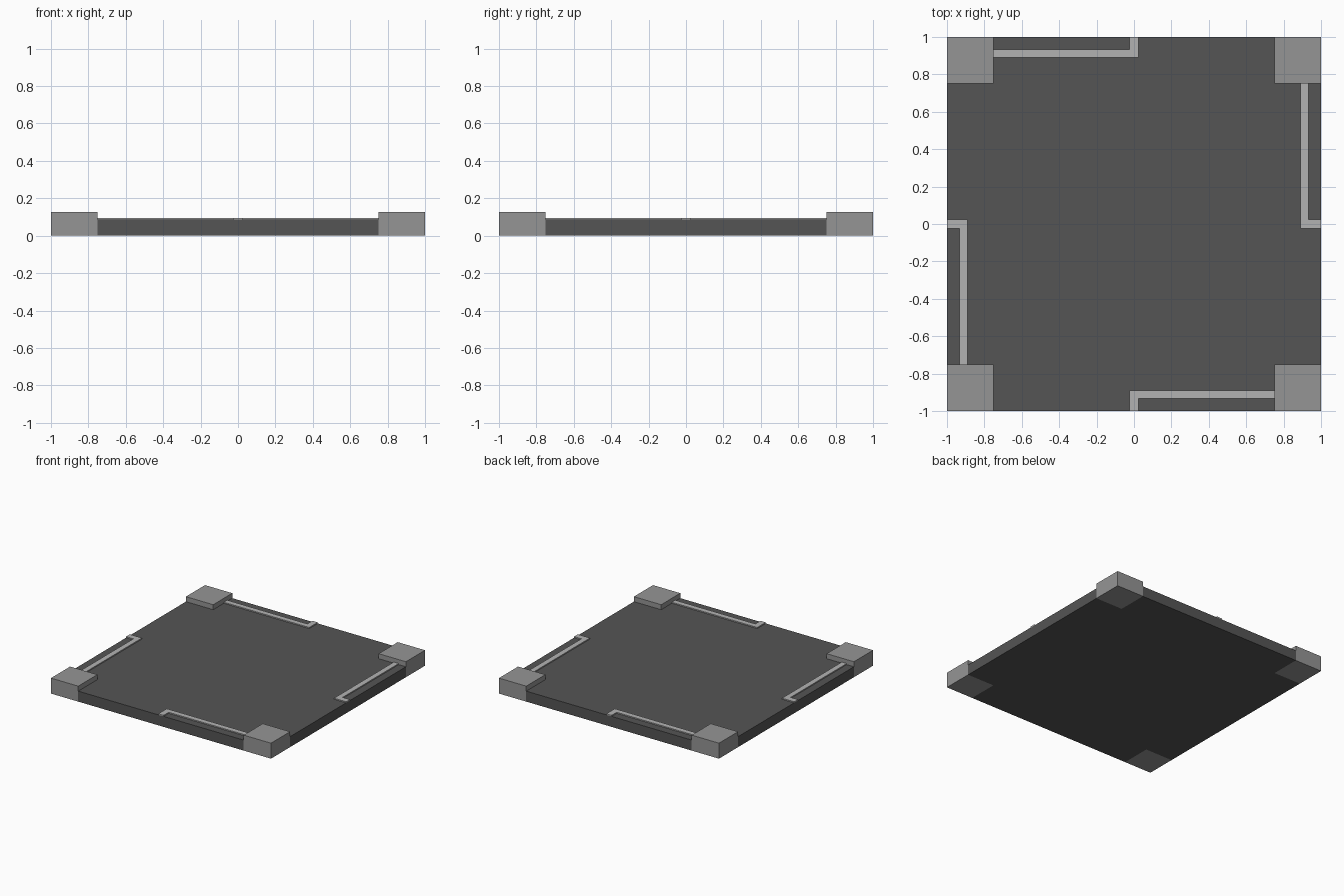
import bpy, bmesh
from math import pi
from mathutils import Matrix

if "Cube" in bpy.data.objects:
    bpy.data.objects.remove(bpy.data.objects["Cube"])

INNER = 0.752      # inner edge of the corner blocks
SLAB_TOP = 0.086
BLOCK_TOP = 0.127
TRIM_TOP = 0.095


def material(name, value):
    mat = bpy.data.materials.new(name)
    mat.diffuse_color = (value, value, value, 1)
    mat.use_nodes = True
    mat.node_tree.nodes["Principled BSDF"].inputs["Base Color"].default_value = mat.diffuse_color
    return mat


def prism(name, outline, z0, z1, mat, turn=0):
    """Extrude a flat outline upwards, turned clockwise by quarter turns."""
    bm = bmesh.new()
    face = bm.faces.new([bm.verts.new((x, y, z0)) for x, y in outline])
    new = bmesh.ops.extrude_face_region(bm, geom=[face])["geom"]
    top = [g for g in new if isinstance(g, bmesh.types.BMVert)]
    bmesh.ops.translate(bm, verts=top, vec=(0, 0, z1 - z0))
    bm.transform(Matrix.Rotation(-turn * pi / 2, 4, 'Z'))
    bmesh.ops.recalc_face_normals(bm, faces=bm.faces)
    mesh = bpy.data.meshes.new(name)
    bm.to_mesh(mesh)
    bm.free()
    mesh.materials.append(mat)
    obj = bpy.data.objects.new(name, mesh)
    bpy.context.collection.objects.link(obj)
    return obj


dark = material("dark_grey", 0.09)
mid = material("mid_grey", 0.3)
light = material("light_grey", 0.45)

# Floor slab with its four corners notched out for the blocks
I = INNER
prism("floor_slab", [(-I, -1), (I, -1), (I, -I), (1, -I), (1, I), (I, I),
                     (I, 1), (-I, 1), (-I, I), (-1, I), (-1, -I), (-I, -I)],
      0, SLAB_TOP, dark)

# Corner block and L-shaped raised trim, repeated around the centre
block = [(-1, I), (-I, I), (-I, 1), (-1, 1)]
trim = [(-I, 0.89), (0.024, 0.89), (0.024, 1), (-0.024, 1),
        (-0.024, 0.934), (-I, 0.934)]
for i, side in enumerate(("back", "right", "front", "left")):
    prism(f"{side}_corner_block", block, 0, BLOCK_TOP, mid, i)
    prism(f"{side}_trim", trim, SLAB_TOP, TRIM_TOP, light, i)
